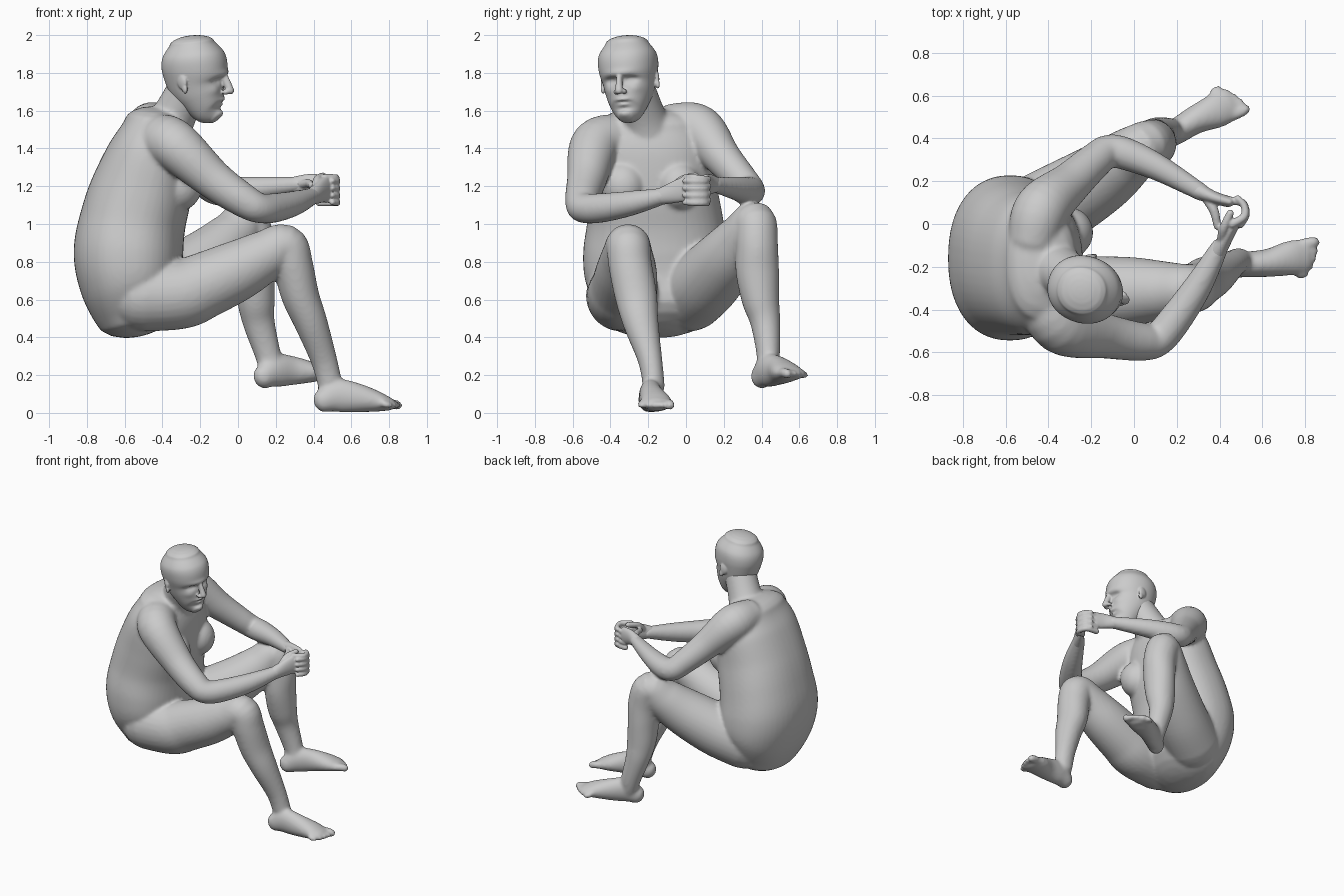
import bpy, bmesh, math
from mathutils import Vector, Matrix

Y, Z = Vector((0, 1, 0)), Vector((0, 0, 1))


def spline(pts, steps):
    """Catmull-Rom through tuples of equal length."""
    out, n = [], len(pts)
    for i in range(n - 1):
        p = [pts[max(0, min(n - 1, i + k))] for k in (-1, 0, 1, 2)]
        for s in range(steps):
            t = s / steps
            out.append([0.5 * (2 * b + (c - a) * t + (2 * a - 5 * b + 4 * c - d) * t * t
                               + (3 * b - a - 3 * c + d) * t ** 3) for a, b, c, d in zip(*p)])
    return out + [list(pts[-1])]


def loft(bm, pts, side=Y, n=28, steps=6, caps=(None, None), power=2.0, mat=Matrix()):
    """Round-capped tube; points are x, y, z, half size along side[, half size across]."""
    pts = [p if len(p) == 5 else (*p, p[3]) for p in pts]
    path = spline(pts, steps)
    cen = [Vector(p[:3]) for p in path]
    tans = [(cen[min(i + 1, len(cen) - 1)] - cen[max(i - 1, 0)]).normalized() for i in range(len(cen))]
    rings = [(c, t, p[3], p[4]) for c, t, p in zip(cen, tans, path)]

    def cap(ring, sign, length):
        c, t, a, b = ring
        length = min(a, b) if length is None else length
        return [(c + t * sign * length * math.sin(r), t, a * math.cos(r), b * math.cos(r))
                for r in (0.35, 0.7, 1.05, 1.3, 1.5)]
    rings = cap(rings[0], -1, caps[0])[::-1] + rings + cap(rings[-1], 1, caps[1])
    loops = []
    for c, t, a, b in rings:
        s = (side - t * t.dot(side)).normalized()
        u = t.cross(s)
        loop = []
        for k in range(n):
            ang = 2 * math.pi * k / n
            co, si = math.cos(ang), math.sin(ang)
            co, si = (math.copysign(abs(v) ** (2 / power), v) for v in (co, si))
            loop.append(bm.verts.new(mat @ (c + s * a * co + u * b * si)))
        loops.append(loop)
    for l0, l1 in zip(loops, loops[1:]):
        for k in range(n):
            bm.faces.new((l0[k], l0[(k + 1) % n], l1[(k + 1) % n], l1[k]))
    bm.faces.new(loops[0][::-1])
    bm.faces.new(loops[-1])


def ball(bm, loc, size, mat=Matrix()):
    m = mat @ Matrix.Translation(loc) @ Matrix.Diagonal((*size, 1))
    bmesh.ops.create_uvsphere(bm, u_segments=24, v_segments=16, radius=1, matrix=m)


def finish(bm, name, voxel, smooth):
    """Fuse the overlapping pieces into one smooth skin."""
    bmesh.ops.recalc_face_normals(bm, faces=bm.faces)
    me = bpy.data.meshes.new(name)
    bm.to_mesh(me)
    bm.free()
    for p in me.polygons:
        p.use_smooth = True
    ob = bpy.data.objects.new(name, me)
    bpy.context.collection.objects.link(ob)
    r = ob.modifiers.new("fuse", 'REMESH')
    r.mode, r.voxel_size, r.use_smooth_shade = 'VOXEL', voxel, True
    s = ob.modifiers.new("soften", 'SMOOTH')
    s.factor, s.iterations = 0.5, smooth


body = bmesh.new()

# torso, from seat to shoulders
loft(body, [(-.52, -.15, .56, .31, .25), (-.565, -.155, .70, .375, .275), (-.58, -.16, .85, .385, .29),
            (-.555, -.165, 1.02, .36, .28), (-.505, -.18, 1.2, .34, .265), (-.455, -.19, 1.4, .325, .22),
            (-.435, -.19, 1.52, .27, .17)], n=48, caps=(.15, .10), power=2.25)
for y in (-.33, -.04):
    ball(body, (-.31, y, 1.2), (.12, .12, .13))

# neck
loft(body, [(-.41, -.19, 1.44, .16), (-.34, -.225, 1.57, .118), (-.26, -.275, 1.72, .11)])

# right arm
loft(body, [(-.43, -.32, 1.45, .13), (-.34, -.475, 1.42, .135), (-.13, -.525, 1.235, .105),
            (.03, -.55, 1.125, .09), (.11, -.54, 1.085, .08), (.19, -.45, 1.085, .078),
            (.30, -.29, 1.11, .066), (.40, -.11, 1.15, .043)], side=Z)
# left arm
loft(body, [(-.47, -.06, 1.52, .12), (-.43, .07, 1.50, .13), (-.30, .19, 1.355, .1),
            (-.19, .29, 1.24, .085), (-.12, .34, 1.18, .078), (-.03, .325, 1.175, .076),
            (.12, .26, 1.19, .062), (.32, .145, 1.21, .041)], side=Z)

# right leg
loft(body, [(-.5, -.34, .62, .19), (-.3, -.335, .63, .185), (-.18, -.325, .675, .175), (0, -.315, .755, .16),
            (.15, -.31, .835, .135), (.25, -.305, .88, .118), (.29, -.295, .78, .115, .108),
            (.33, -.265, .62, .112, .1), (.385, -.24, .48, .095, .088), (.455, -.19, .28, .065, .07),
            (.49, -.17, .14, .058, .065)])
# left leg
loft(body, [(-.5, .02, .62, .19), (-.33, .11, .70, .185), (-.15, .22, .82, .165), (-.03, .31, .93, .138),
            (.045, .365, 1.005, .115), (.085, .375, .89, .112), (.09, .378, .75, .115, .105),
            (.095, .395, .6, .1), (.11, .42, .48, .08, .085), (.155, .435, .32, .063, .07),
            (.175, .43, .24, .058, .065)])

# feet, built heel first along +x with the big toe at +y
def foot(mat):
    loft(body, [(.055, 0, .065, .055, .064), (.13, 0, .09, .06, .088), (.23, -.005, .08, .066, .078),
                (.34, .005, .06, .082, .055), (.40, .005, .047, .078, .036)], mat=mat)
    for i in range(5):
        y, r = .065 - .034 * i - (.008 if i else 0), .027 if i == 0 else .019
        tip = .455 - .004 * i * i
        loft(body, [(.37, y * .9, .05, r), (tip - .03, y, .048, r), (tip, y, .04, r)], n=12, mat=mat)

foot(Matrix.Translation((.40, -.205, 0)) @ Matrix.Rotation(math.radians(7), 4, 'Z'))
foot(Matrix.Translation((.095, .375, .12)) @ Matrix.Rotation(math.radians(29), 4, 'Z')
     @ Matrix.Rotation(math.radians(-6), 4, 'Y') @ Matrix.Diagonal((1, -1, 1, 1)))
finish(body, "body", .011, 10)

# clasped hands
hands = bmesh.new()
loft(hands, [(.385, -.14, 1.143, .043, .042), (.44, -.05, 1.172, .06, .03), (.47, .0, 1.188, .066, .026)], side=Z)
loft(hands, [(.29, .16, 1.208, .041, .04), (.37, .125, 1.21, .055, .03), (.44, .105, 1.2, .064, .026)], side=Z)
for i in range(4):
    z = 1.245 - .038 * i
    loft(hands, [(.46, 0, z, .02), (.515, .035, z, .019), (.515, .085, z - .004, .017), (.485, .12, z - .006, .015)],
         side=Z, n=12)
    loft(hands, [(.43, .11, z - .018, .02), (.505, .10, z - .019, .019), (.525, .045, z - .019, .017),
                 (.50, -.005, z - .017, .015)], side=Z, n=12)
loft(hands, [(.41, -.08, 1.18, .024), (.42, -.02, 1.235, .022), (.45, .05, 1.255, .018)], n=12)
loft(hands, [(.34, .12, 1.21, .024), (.375, .06, 1.215, .022), (.39, -.01, 1.205, .018)], side=Z, n=12)
finish(hands, "hands", .006, 4)

# head, built facing +x: height, front, back, half width
head = bmesh.new()
sections = [(-.205, .14, .05, .045), (-.17, .15, -.03, .085), (-.10, .15, -.10, .118), (-.03, .153, -.16, .138),
            (.05, .162, -.188, .155), (.12, .145, -.185, .152), (.18, .095, -.145, .115)]
loft(head, [((f + b) / 2, 0, z, w, (f - b) / 2) for z, f, b, w in sections],
     n=72, steps=8, caps=(.02, .045), power=2.1)
# face relief: side, height, spread across, spread up, push
relief = [(0, .025, .08, .018, .010), (0, -.115, .035, .009, .012), (0, -.142, .03, .010, .012),
          (0, -.128, .035, .004, -.008), (0, -.165, .04, .010, -.008), (0, -.195, .03, .02, .010)]
for s in (1, -1):
    relief += [(s * .055, -.012, .028, .016, -.022), (s * .055, -.014, .016, .008, .010),
               (s * .08, -.06, .03, .025, .008)]
for v in head.verts:
    if v.co.x > .02:
        y, z = v.co.y, v.co.z
        v.co.x += sum(p * math.exp(-((y - a) / c) ** 2 - ((z - b) / d) ** 2) for a, b, c, d, p in relief)
# nose and ears
loft(head, [(.145, 0, .02, .014, .02), (.162, 0, -.025, .017, .022), (.182, 0, -.068, .022, .02)], n=16)
for s in (1, -1):
    ball(head, (.162, s * .021, -.074), (.02, .015, .014))
    tilt = Matrix.Translation((-.03, s * .148, -.02)) @ Matrix.Rotation(s * math.radians(25), 4, 'Z') \
        @ Matrix.Rotation(math.radians(-12), 4, 'Y')
    ball(head, (-.008, 0, .012), (.032, .014, .042), tilt)
    ball(head, (.002, 0, -.025), (.018, .012, .028), tilt)
place = Matrix.Translation((-.215, -.305, 1.774)) @ Matrix.Rotation(math.radians(-18), 4, 'Z') \
    @ Matrix.Rotation(math.radians(5), 4, 'X')
bmesh.ops.transform(head, matrix=place, verts=head.verts)
finish(head, "head", .006, 3)
